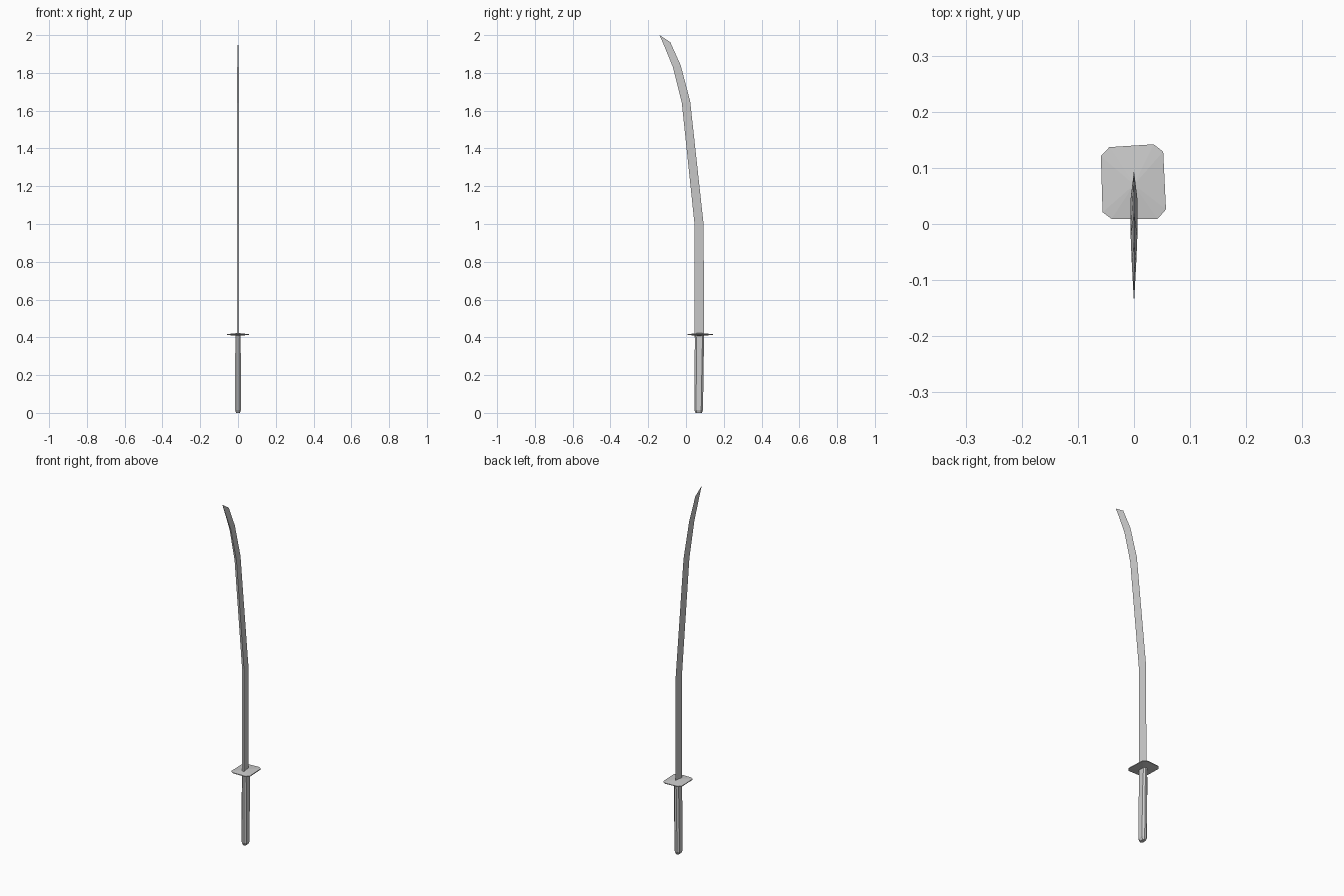
import bpy, bmesh

if "Cube" in bpy.data.objects:
    bpy.data.objects.remove(bpy.data.objects["Cube"])


def loft(name, rings):
    """Skin a stack of equal-sized rings; single-point rings close to an apex."""
    bm = bmesh.new()
    loops = [[bm.verts.new(p) for p in ring] for ring in rings]
    for a, b in zip(loops, loops[1:]):
        n = max(len(a), len(b))
        for i in range(n):
            j = (i + 1) % n
            quad = [a[i % len(a)], a[j % len(a)], b[j % len(b)], b[i % len(b)]]
            bm.faces.new(list(dict.fromkeys(quad)))
    for end in (loops[0], loops[-1]):
        if len(end) > 2:
            bm.faces.new(end)
    bmesh.ops.recalc_face_normals(bm, faces=bm.faces)
    mesh = bpy.data.meshes.new(name)
    bm.to_mesh(mesh)
    bm.free()
    ob = bpy.data.objects.new(name, mesh)
    bpy.context.collection.objects.link(ob)
    return ob


# Blade: wedge section, blunt spine on the inner curve and sharp outer edge
# Each station: spine y, spine z, edge y, edge z, half thickness
stations = [
    (0.046, 0.40, 0.096, 0.40, 0.006),
    (0.045, 1.00, 0.093, 1.00, 0.006),
    (-0.022, 1.64, 0.022, 1.65, 0.006),
    (-0.069, 1.83, -0.028, 1.84, 0.004),
    (-0.115, 1.942, -0.083, 1.962, 0.0015),
]
blade = [[(-t, sy, sz), (t, sy, sz), (0, ey, ez)] for sy, sz, ey, ez, t in stations]
loft("blade", blade + [[(0, -0.14, 2.0)]])

# Guard: slightly skewed clipped rectangle, thin at the rim
rim = [(-0.044, 0.137), (0.035, 0.142), (0.052, 0.129), (0.057, 0.026),
       (0.042, 0.009), (-0.040, 0.009), (-0.056, 0.021), (-0.059, 0.121)]
loft("guard", [[(0, 0.07, 0.407)],
               [(x, y, 0.413) for x, y in rim],
               [(x, y, 0.417) for x, y in rim],
               [(0, 0.07, 0.423)]])


# Handle: chamfered grip with a tapered pommel end
def grip_ring(cx, cy, hx, hy, z):
    c = 0.009 * hx / 0.015
    corners = [(hx, hy - c), (hx - c, hy), (c - hx, hy), (-hx, hy - c),
               (-hx, c - hy), (c - hx, -hy), (hx - c, -hy), (hx, c - hy)]
    return [(cx + x, cy + y, z) for x, y in corners]


loft("handle", [grip_ring(0, 0.067, 0.010, 0.017, 0.0),
                grip_ring(0, 0.067, 0.016, 0.023, 0.016),
                grip_ring(0, 0.070, 0.015, 0.024, 0.30),
                grip_ring(0, 0.071, 0.012, 0.024, 0.412)])
